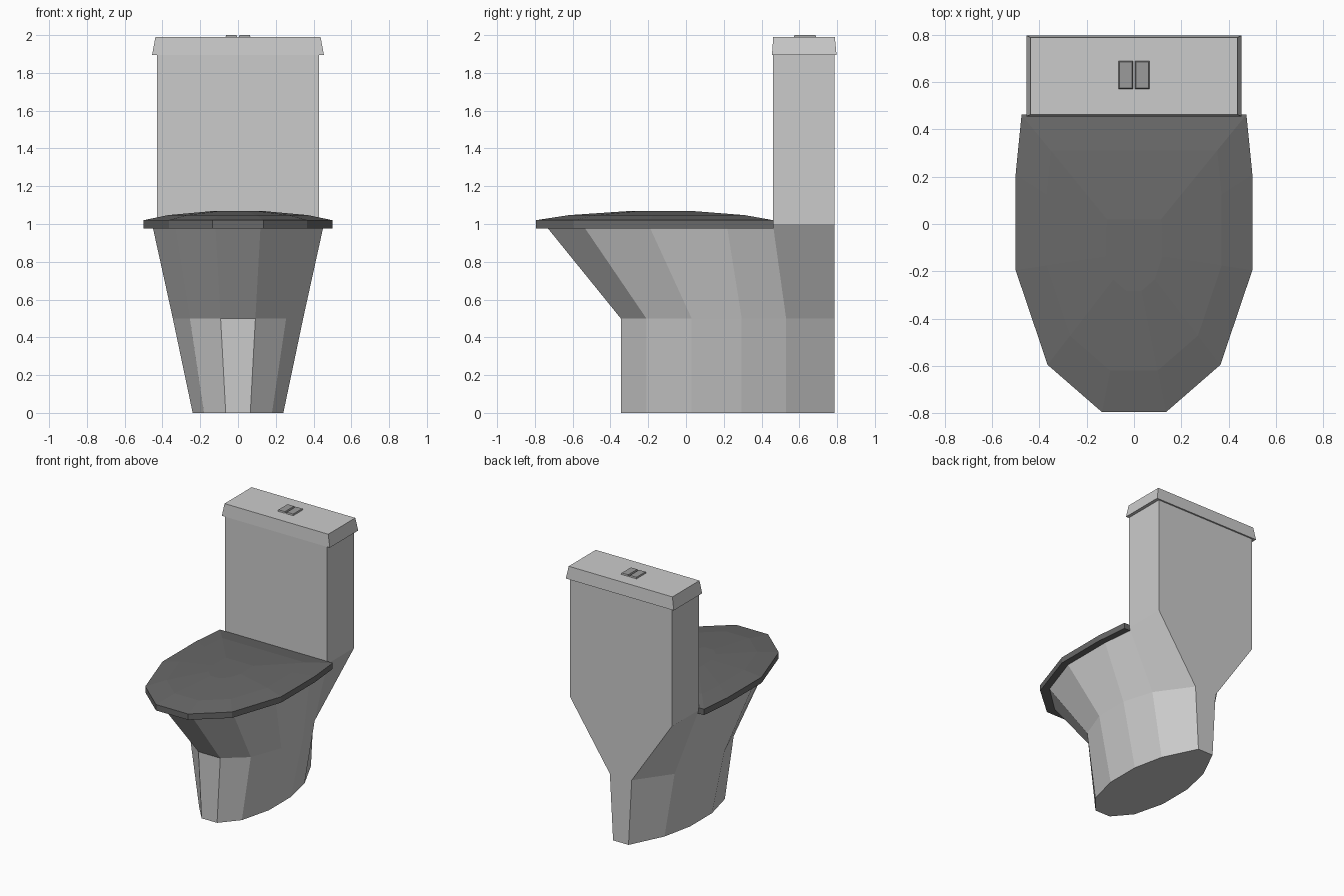
import bpy, bmesh

if "Cube" in bpy.data.objects:
    bpy.data.objects.remove(bpy.data.objects["Cube"])


def material(name, v):
    m = bpy.data.materials.new(name)
    m.diffuse_color = (v, v, v, 1)
    m.use_nodes = True
    m.node_tree.nodes["Principled BSDF"].inputs["Base Color"].default_value = m.diffuse_color
    return m


def mirrored(half):
    """Full outline from right-hand (x, y) points listed front to back."""
    return half + [(-x, y) for x, y in reversed(half)]


def rect(x0, x1, y0, y1):
    return [(x0, y0), (x1, y0), (x1, y1), (x0, y1)]


def loft(name, rings, bottom=True, top=True, mat=None):
    """Skin a stack of (outline, z) rings and cap the ends."""
    bm = bmesh.new()
    loops = [[bm.verts.new((x, y, z)) for x, y in pts] for pts, z in rings]
    n = len(loops[0])
    for a, b in zip(loops, loops[1:]):
        for i in range(n):
            j = (i + 1) % n
            bm.faces.new((a[i], a[j], b[j], b[i]))
    if bottom:
        bm.faces.new(loops[0][::-1])
    if top:
        bm.faces.new(loops[-1])
    me = bpy.data.meshes.new(name)
    bm.to_mesh(me)
    bm.free()
    ob = bpy.data.objects.new(name, me)
    bpy.context.collection.objects.link(ob)
    if mat:
        me.materials.append(mat)
    return ob


dark = material("dark_grey", 0.14)
mid = material("mid_grey", 0.33)

# Pedestal and bowl: three twelve-sided rings, flaring to the rim
ys = [-0.345, -0.21, 0.03, 0.295, 0.53, 0.785]
foot = mirrored(list(zip([0.065, 0.18, 0.24, 0.24, 0.19, 0.065], ys)))
waist = mirrored(list(zip([0.092, 0.255, 0.345, 0.345, 0.275, 0.092], ys)))
rim = mirrored([(0.12, -0.75), (0.335, -0.55), (0.455, -0.20),
                (0.455, 0.215), (0.43, 0.46), (0.43, 0.785)])
loft("bowl_pedestal", [(foot, 0), (waist, 0.5), (rim, 1.0)], top=False)

# Seat lid: thin rim with a shallow faceted dome
outline = mirrored([(0.135, -0.795), (0.365, -0.595), (0.50, -0.195),
                    (0.50, 0.21), (0.475, 0.462)])


def shrink(s, cy=-0.12):
    return [(x * s, cy + (y - cy) * s) for x, y in outline]


loft("seat_lid", [(outline, 0.975), (outline, 1.02),
                  (shrink(0.74), 1.047), (shrink(0.24), 1.07)], mat=dark)

# Cistern and its tapered cover
tank = rect(-0.43, 0.43, 0.46, 0.785)
loft("cistern", [(tank, 1.0), (tank, 1.895)], bottom=False)
loft("cistern_cover", [(rect(-0.455, 0.455, 0.455, 0.797), 1.895),
                       (rect(-0.437, 0.437, 0.462, 0.788), 1.99)])

# Two flush buttons with slightly sloped sides
for side, x0, x1 in (("left", -0.066, -0.004), ("right", 0.004, 0.066)):
    loft("flush_button_" + side,
         [(rect(x0, x1, 0.57, 0.69), 1.988),
          (rect(x0 + 0.004, x1 - 0.004, 0.575, 0.685), 2.0)], mat=mid)
